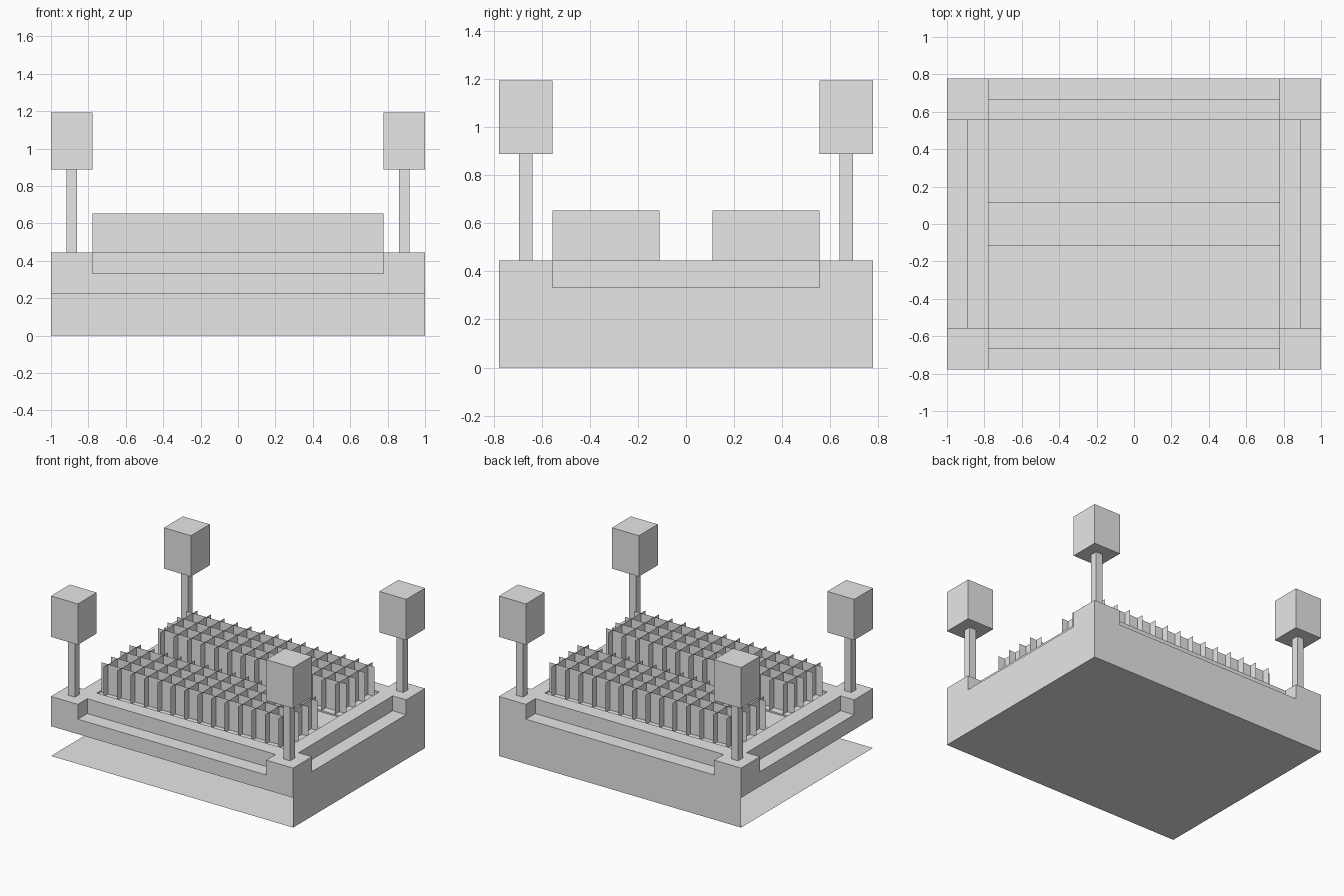
import bpy, bmesh
from mathutils import Vector

U = 1 / 9  # one layout unit: the model is 18 units wide

cube = bpy.data.objects.get("Cube")
if cube:
    bpy.data.objects.remove(cube, do_unlink=True)

grey = bpy.data.materials.new("plain_grey")
grey.use_nodes = True
grey.diffuse_color = (0.8, 0.8, 0.8, 1)
grey.node_tree.nodes["Principled BSDF"].inputs["Base Color"].default_value = (0.8, 0.8, 0.8, 1)


def finish(name, bm):
    mesh = bpy.data.meshes.new(name)
    bm.to_mesh(mesh)
    bm.free()
    mesh.materials.append(grey)
    obj = bpy.data.objects.new(name, mesh)
    bpy.context.collection.objects.link(obj)
    return obj


def box(name, lo, hi):
    """Box between two corners, in layout units."""
    lo, hi = Vector(lo) * U, Vector(hi) * U
    bm = bmesh.new()
    bmesh.ops.create_cube(bm, size=1)
    bmesh.ops.scale(bm, vec=hi - lo, verts=bm.verts)
    bmesh.ops.translate(bm, vec=(lo + hi) / 2, verts=bm.verts)
    return finish(name, bm)


def sheet(bm, start, edge, rise):
    """Flat panel spanned by two edge vectors, in layout units."""
    a, e, r = (Vector(v) * U for v in (start, edge, rise))
    bm.faces.new([bm.verts.new(p) for p in (a, a + e, a + e + r, a + r)])


# Planter bed: slab with outer edge ledges, a shallow soil pit and a channel
bed = box("planter_bed", (-9, -7, 2), (9, 7, 4))
soil, water = 3.875, 3.78
cuts = [((-7, -5, soil), (7, 5, 5)), ((-7, -1, water), (7, 1, 5))]
for s in (-1, 1):
    cuts.append(((-7, min(s * 6, s * 8), 3), (7, max(s * 6, s * 8), 5)))
    cuts.append(((min(s * 8, s * 10), -5, 3), (max(s * 8, s * 10), 5, 5)))
cutters = []
for lo, hi in cuts:
    cutter = box("cutter", lo, hi)
    cutter.hide_render = True
    cutters.append(cutter)
    mod = bed.modifiers.new("cut", 'BOOLEAN')
    mod.operation = 'DIFFERENCE'
    mod.solver = 'EXACT'
    mod.object = cutter

# Apply the cuts and leave the bed open underneath
evaluated = bed.evaluated_get(bpy.context.evaluated_depsgraph_get())
bm = bmesh.new()
bm.from_mesh(evaluated.to_mesh())
bm.normal_update()
under = [f for f in bm.faces if f.normal.z < -0.9]
bmesh.ops.delete(bm, geom=under, context='FACES')
bed.modifiers.clear()
bm.to_mesh(bed.data)
bm.free()
for cutter in cutters:
    bpy.data.objects.remove(cutter, do_unlink=True)

# Base: floor sheet with lower walls on the back and left only
bm = bmesh.new()
sheet(bm, (-9, -7, 0), (0, 14, 0), (18, 0, 0))
sheet(bm, (9, 7, 0), (-18, 0, 0), (0, 0, 2))
sheet(bm, (9, -7, 0), (0, 14, 0), (0, 0, 2))
finish("base_shell", bm)

# Crops: two beds of crossing upright sheets
for name, y0 in (("front_crops", -5), ("back_crops", 1)):
    bm = bmesh.new()
    for i in range(14):
        sheet(bm, (-6.5 + i, y0, soil), (0, 4, 0), (0, 0, 2))
    for j in range(4):
        sheet(bm, (-7, y0 + 0.5 + j, soil), (14, 0, 0), (0, 0, 2))
    finish(name, bm)

# Corner lamps: slim post with a block head
for side, x in (("right", -8), ("left", 8)):
    for end, y in (("front", -6), ("back", 6)):
        tag = f"{end}_{side}"
        box(f"{tag}_post", (x - 0.25, y - 0.25, 4), (x + 0.25, y + 0.25, 8))
        box(f"{tag}_lamp_head", (x - 1, y - 1, 8), (x + 1, y + 1, 10.75))
